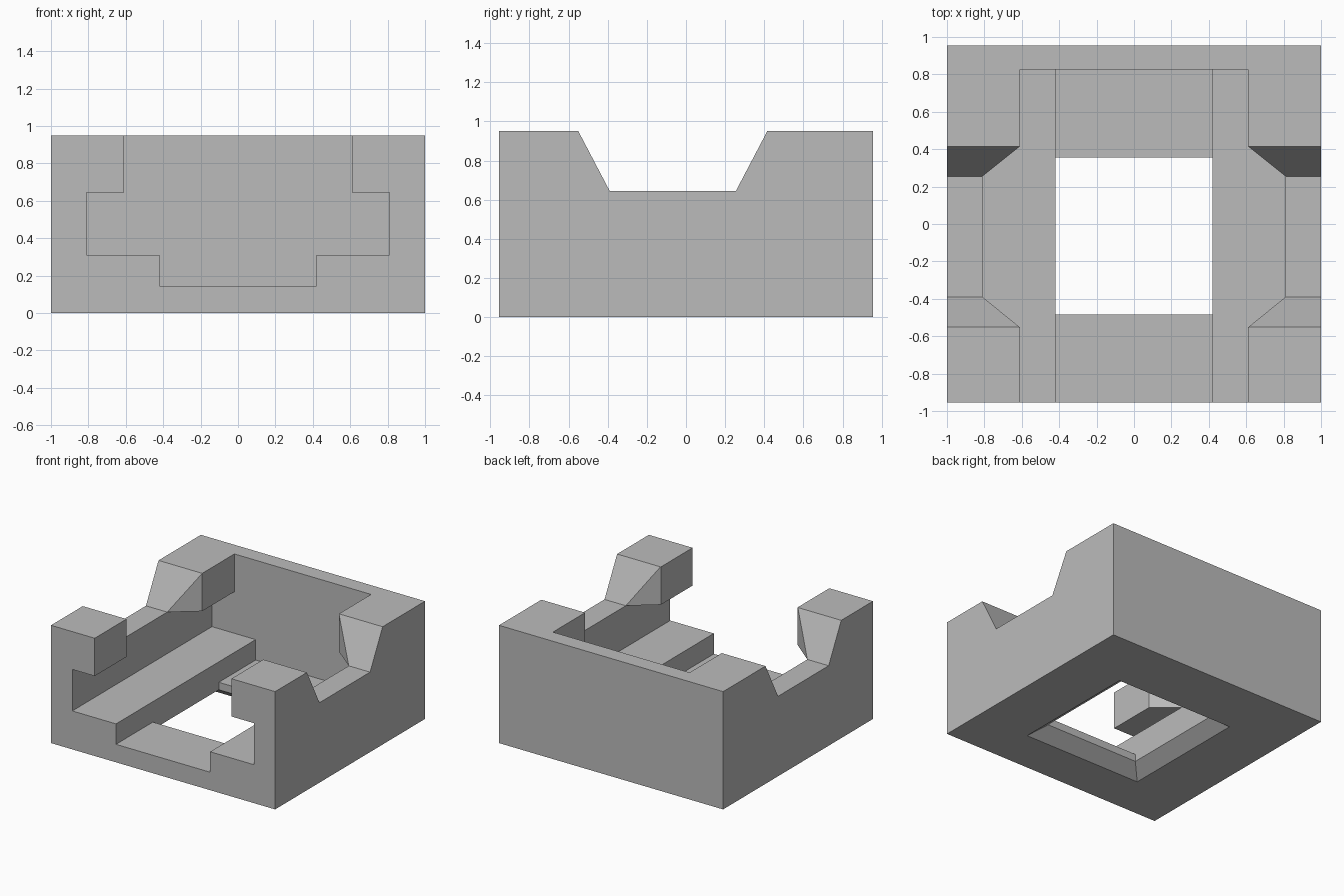
import bpy
import bmesh

if "Cube" in bpy.data.objects:
    bpy.data.objects.remove(bpy.data.objects["Cube"], do_unlink=True)

grey = bpy.data.materials.new("plain_grey")
grey.use_nodes = True
colour = (0.5, 0.5, 0.5, 1)
grey.diffuse_color = colour
grey.node_tree.nodes["Principled BSDF"].inputs["Base Color"].default_value = colour


def loft(name, rings):
    """Closed solid through matching rings of points."""
    bm = bmesh.new()
    loops = [[bm.verts.new(p) for p in ring] for ring in rings]
    n = len(loops[0])
    for a, b in zip(loops, loops[1:]):
        for i in range(n):
            j = (i + 1) % n
            bm.faces.new((a[i], a[j], b[j], b[i]))
    bm.faces.new(loops[0])
    bm.faces.new(loops[-1])
    bmesh.ops.recalc_face_normals(bm, faces=bm.faces[:])
    mesh = bpy.data.meshes.new(name)
    bm.to_mesh(mesh)
    bm.free()
    obj = bpy.data.objects.new(name, mesh)
    bpy.context.collection.objects.link(obj)
    mesh.materials.append(grey)
    return obj


def rectangle(x, y0, y1, z):
    return [(-x, y0, z), (x, y0, z), (x, y1, z), (-x, y1, z)]


def cut(target, cutter):
    mod = target.modifiers.new(cutter.name, 'BOOLEAN')
    mod.operation = 'DIFFERENCE'
    mod.solver = 'EXACT'
    mod.object = cutter
    bpy.context.view_layer.objects.active = target
    bpy.ops.object.modifier_apply(modifier=mod.name)
    bpy.data.objects.remove(cutter, do_unlink=True)


HEIGHT, LIP_Z, FRONT, BACK = 0.95, 0.645, -0.955, 0.955

# Solid body
body = loft("slotted_block", [rectangle(1, FRONT, BACK, z) for z in (0, HEIGHT)])

# Stepped channel, open at the front and top, closed by the back wall
half = [(0.42, 0.145), (0.42, 0.31), (0.81, 0.31), (0.81, LIP_Z), (0.61, LIP_Z), (0.61, 1.1)]
section = half + [(-x, z) for x, z in reversed(half)]
cut(body, loft("channel_cutter", [[(x, y, z) for x, z in section] for y in (FRONT - 0.1, 0.825)]))

# Trapezoid notch across both side walls, kept clear of the back wall
slope = 0.16 / (HEIGHT - LIP_Z)
rise = slope * (1.1 - LIP_Z)
notch = [(-0.39, LIP_Z), (0.255, LIP_Z), (0.255 + rise, 1.1), (-0.39 - rise, 1.1)]
cut(body, loft("notch_cutter", [[(x, y, z) for y, z in notch] for x in (-1.1, 1.1)]))

# Diagonal trims on the inner corners of the four lips
trim = [(0.41, 0.575), (0.81, 0.255), (0.7, -0.065), (0.81, -0.39), (0.41, -0.715)]
for side in (-1, 1):
    cut(body, loft("trim_cutter", [[(side * x, y, z) for x, y in trim] for z in (0.5, 1.1)]))

# Square floor opening, flared towards the underside
rings = [(0.24, -0.02), (0.11, 0), (0, 0.085), (0, 0.2)]
cut(body, loft("floor_opening_cutter",
               [rectangle(0.42 + f, -0.485 - f, 0.355 + f, z) for f, z in rings[1:]]))

# Tidy the cut edges
bm = bmesh.new()
bm.from_mesh(body.data)
bmesh.ops.remove_doubles(bm, verts=bm.verts[:], dist=0.0005)
bmesh.ops.dissolve_degenerate(bm, edges=bm.edges[:], dist=0.0005)
bm.to_mesh(body.data)
bm.free()
